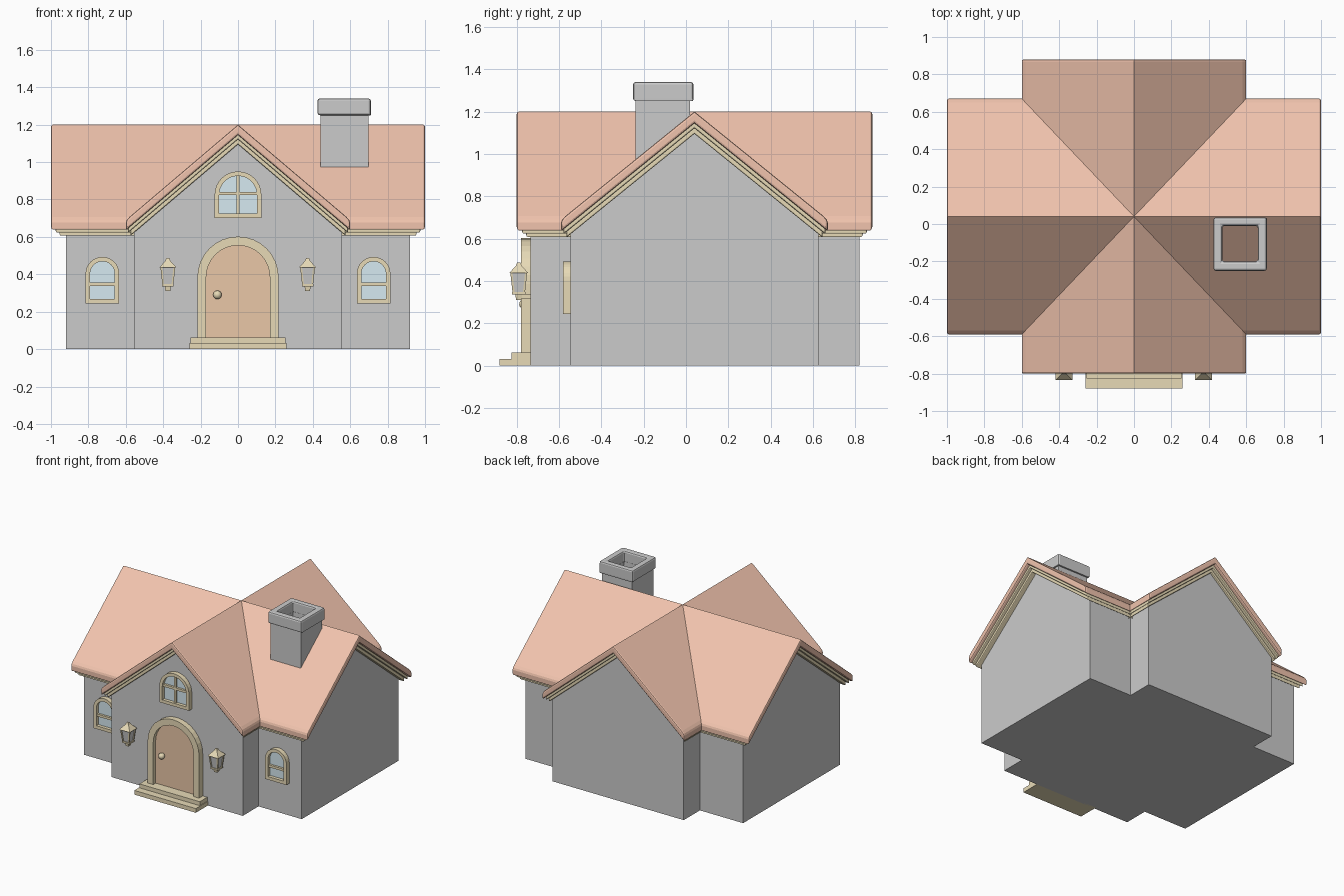
import bpy, bmesh, math
from mathutils import Vector

if "Cube" in bpy.data.objects:
    bpy.data.objects.remove(bpy.data.objects["Cube"])


def material(name, rgb):
    m = bpy.data.materials.new(name)
    m.diffuse_color = (*rgb, 1)
    m.use_nodes = True
    m.node_tree.nodes["Principled BSDF"].inputs["Base Color"].default_value = m.diffuse_color
    return m


TILE = material("roof_tile", (0.88, 0.55, 0.42))
TRIM = material("tan_trim", (0.80, 0.70, 0.47))
WOOD = material("door_wood", (0.82, 0.57, 0.39))
GLASS = material("glass", (0.67, 0.82, 0.88))


def add(name, bm, mat=None):
    bmesh.ops.recalc_face_normals(bm, faces=bm.faces[:])
    me = bpy.data.meshes.new(name)
    bm.to_mesh(me)
    bm.free()
    ob = bpy.data.objects.new(name, me)
    bpy.context.collection.objects.link(ob)
    if mat:
        me.materials.append(mat)
    return ob


def prism(name, loops, a, b, axis, mat=None):
    """Extrude outline loops (first outer, then holes) from a to b along axis."""
    place = {"x": lambda u, v, d: (d, u, v),
             "y": lambda u, v, d: (u, d, v),
             "z": lambda u, v, d: (u, v, d)}[axis]
    bm = bmesh.new()
    rings = []
    for d in (a, b):
        rs = [[bm.verts.new(place(u, v, d)) for u, v in lp] for lp in loops]
        edges = [bm.edges.new((r[i - 1], r[i])) for r in rs for i in range(len(r))]
        bmesh.ops.triangle_fill(bm, edges=edges, use_beauty=True)
        rings.append(rs)
    for ra, rb in zip(*rings):
        for i in range(len(ra)):
            bm.faces.new((ra[i - 1], ra[i], rb[i], rb[i - 1]))
    bmesh.ops.dissolve_limit(bm, angle_limit=0.01, verts=bm.verts[:], edges=bm.edges[:])
    return add(name, bm, mat)


def bevel(ob, width, limit=30, segments=2):
    m = ob.modifiers.new("bevel", "BEVEL")
    m.width, m.segments, m.angle_limit = width, segments, math.radians(limit)


def rect(x0, x1, y0, y1):
    return [(x0, y0), (x1, y0), (x1, y1), (x0, y1)]


def arch(cx, half, z0, zc, n=16):
    pts = [(cx - half, z0), (cx + half, z0)]
    return pts + [(cx + half * math.cos(math.pi * i / n),
                   zc + half * math.sin(math.pi * i / n)) for i in range(n + 1)]


def frustum(name, c0, h0, c1, h1, mat=None):
    """Square tapered block between two centres with the given half widths."""
    bm = bmesh.new()
    q = [(-1, -1), (1, -1), (1, 1), (-1, 1)]
    lo, hi = [[bm.verts.new(Vector(c) + Vector((x * h, y * h, 0))) for x, y in q]
              for c, h in ((c0, h0), (c1, h1))]
    bm.faces.new(lo)
    bm.faces.new(hi)
    for i in range(4):
        bm.faces.new((lo[i - 1], lo[i], hi[i], hi[i - 1]))
    return add(name, bm, mat)


RIDGE, EAVE, YC = 1.20, 0.69, 0.04


def chevron(c, half, span, top, bottom, rounded=False):
    """Roof-shaped band; top and bottom are drops below the roof plane."""
    s = (RIDGE - EAVE) / span
    z = lambda u, drop: RIDGE - drop - s * u
    right = [(half, z(half, top)), (half, z(half, bottom))]
    if rounded:
        right = [(half - 0.02, z(half - 0.02, top)), (half - 0.005, z(half, top) + 0.0),
                 (half, z(half, top) - 0.014), (half, z(half, bottom))]
    pts = [(0, RIDGE - top)] + right + [(0, RIDGE - bottom)]
    pts += [(-u, v) for u, v in reversed(right)]
    return [(c + u, v) for u, v in pts]


def gable(c, half, span):
    z = 1.12 - (RIDGE - EAVE) / span * half
    return [(c - half, 0), (c + half, 0), (c + half, z), (c, 1.12), (c - half, z)]


# Walls: two crossing gabled blocks joined into one
walls = prism("walls", [gable(0, 0.555, 0.60)], -0.735, 0.82, "y")
wing = prism("side_wing_helper", [gable(YC, 0.585, 0.63)], -0.92, 0.92, "x")
wing.hide_render = True
wing.hide_viewport = True
join = walls.modifiers.new("join", "BOOLEAN")
join.operation, join.solver, join.object = "UNION", "EXACT", wing

# Roof slabs with stepped trim beneath, one set for each direction
for tag, axis, c, span, a, b in (("front", "y", 0, 0.60, -0.80, 0.88),
                                 ("side", "x", YC, 0.63, -1.0, 1.0)):
    roof = prism(tag + "_roof", [chevron(c, span, span, 0, 0.055, True)], a, b, axis, TILE)
    bevel(roof, 0.01, 85)
    for i, (inset, edge, top, bot) in enumerate(((0.025, 0.012, 0.05, 0.078),
                                                 (0.045, 0.025, 0.075, 0.105))):
        t = prism(f"{tag}_roof_trim_{i + 1}", [chevron(c, span - edge, span, top, bot)],
                  a + inset, b - inset, axis, TRIM)
        bevel(t, 0.006, 85)

# Hollow chimney with a wider cap
hole = rect(0.472, 0.662, -0.20, -0.01)
prism("chimney_shaft", [rect(0.44, 0.697, -0.238, 0.02), hole], 0.95, 1.26, "z")
cap = prism("chimney_cap", [rect(0.425, 0.71, -0.25, 0.035), hole], 1.25, 1.34, "z")
bevel(cap, 0.012)

# Door, arched frame, knob and steps
prism("door", [arch(0, 0.175, 0.05, 0.385)], -0.75, -0.72, "y", WOOD)
frame = prism("door_frame", [arch(0, 0.217, 0.05, 0.385), arch(0, 0.17, 0.051, 0.385)],
              -0.78, -0.72, "y", TRIM)
prism("upper_step", [rect(-0.255, 0.255, 0.03, 0.062)], -0.825, -0.72, "y", TRIM)
prism("lower_step", [rect(-0.26, 0.26, 0, 0.032)], -0.88, -0.72, "y", TRIM)
bm = bmesh.new()
bmesh.ops.create_uvsphere(bm, u_segments=16, v_segments=10, radius=0.023)
bmesh.ops.translate(bm, verts=bm.verts[:], vec=(-0.11, -0.765, 0.29))
for f in bm.faces:
    f.smooth = True
add("door_knob", bm, TRIM)


# Arched windows
def window(name, cx, half, z0, zc, wall, bar_z, upright):
    w = 0.024
    prism(name + "_frame", [arch(cx, half, z0, zc), arch(cx, half - w, z0 + w, zc)],
          wall - 0.035, wall + 0.01, "y", TRIM)
    prism(name + "_glass", [arch(cx, half - w + 0.004, z0 + w - 0.004, zc)],
          wall - 0.01, wall + 0.01, "y", GLASS)
    i = half - w + 0.003
    prism(name + "_crossbar", [rect(cx - i, cx + i, bar_z - 0.009, bar_z + 0.009)],
          wall - 0.027, wall, "y", TRIM)
    if upright:
        prism(name + "_upright", [rect(cx - 0.008, cx + 0.008, z0 + w / 2, zc + half - w / 2)],
              wall - 0.026, wall, "y", TRIM)


window("gable_window", 0, 0.125, 0.70, 0.825, -0.735, 0.832, True)
for side, x in (("left", -0.725), ("right", 0.725)):
    window(side + "_window", x, 0.09, 0.245, 0.403, -0.545, 0.347, False)

# Wall lanterns either side of the door
for side, x in (("left", -0.375), ("right", 0.372)):
    n, y = side + "_lantern", -0.79
    frustum(n + "_roof", (x, y, 0.437), 0.045, (x, y, 0.474), 0.012, TRIM)
    frustum(n + "_finial", (x, y, 0.472), 0.014, (x, y, 0.486), 0.008, TRIM)
    frustum(n + "_lamp", (x, y, 0.345), 0.024, (x, y, 0.44), 0.034)
    frustum(n + "_base", (x, y, 0.335), 0.031, (x, y, 0.347), 0.031, TRIM)
    frustum(n + "_drop", (x, y, 0.31), 0.013, (x, y, 0.337), 0.016, TRIM)
    for sx in (-1, 1):
        for sy in (-1, 1):
            frustum(n + "_post", (x + sx * 0.024, y + sy * 0.024, 0.343), 0.005,
                    (x + sx * 0.035, y + sy * 0.035, 0.44), 0.005, TRIM)
    prism(n + "_bracket", [rect(x - 0.01, x + 0.01, 0.318, 0.338)], y, -0.72, "y", TRIM)
